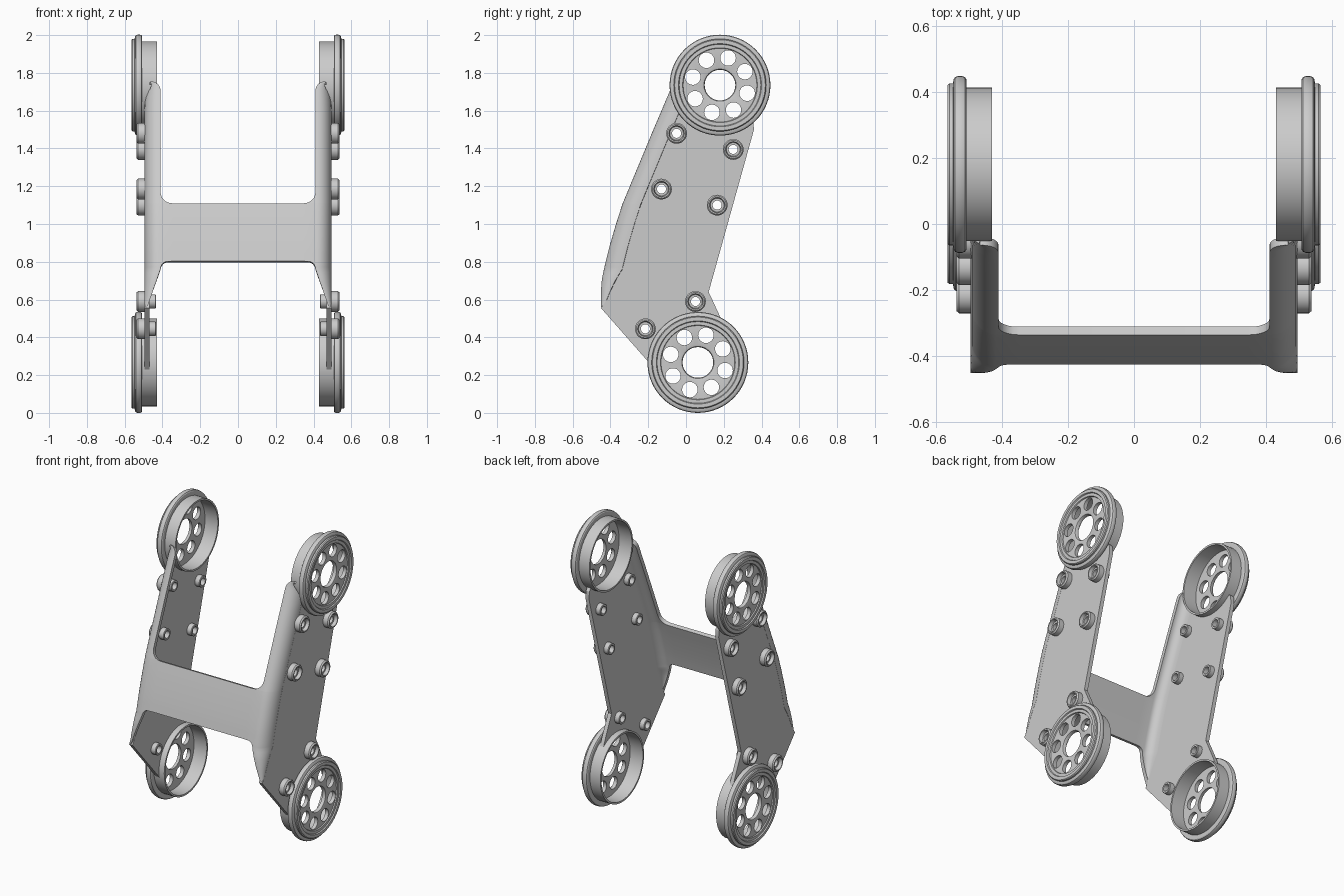
import bpy, bmesh
from math import sin, cos, asin, pi, sqrt, radians
from mathutils import Matrix

if "Cube" in bpy.data.objects:
    bpy.data.objects.remove(bpy.data.objects["Cube"])

GREY = (0.6, 0.6, 0.6, 1)
metal = bpy.data.materials.new("light grey metal")
metal.use_nodes = True
metal.diffuse_color = GREY
metal.node_tree.nodes["Principled BSDF"].inputs["Base Color"].default_value = GREY

WHEELS = {"upper": (0.18, 1.735), "lower": (0.063, 0.267)}      # (y, z) centres
BOSSES = [(-0.05, 1.48), (0.25, 1.395), (-0.13, 1.185),
          (0.165, 1.10), (0.05, 0.59), (-0.215, 0.445)]
BARREL = 0.232


def add_object(name, bm):
    mesh = bpy.data.meshes.new(name)
    bmesh.ops.recalc_face_normals(bm, faces=bm.faces)
    bm.to_mesh(mesh)
    bm.free()
    mesh.materials.append(metal)
    obj = bpy.data.objects.new(name, mesh)
    bpy.context.collection.objects.link(obj)
    return obj


def mirror(obj):
    mod = obj.modifiers.new("mirror", "MIRROR")
    mod.merge_threshold = 0.0005


def make_cutter(discs):
    """Rods along x, one for each (y, z, radius, sides)."""
    bm = bmesh.new()
    for y, z, r, sides in discs:
        place = Matrix.Translation((0, y, z)) @ Matrix.Rotation(pi / 2, 4, "Y")
        bmesh.ops.create_cone(bm, cap_ends=True, segments=sides, radius1=r,
                              radius2=r, depth=1.4, matrix=place)
    obj = add_object("cutter", bm)
    obj.hide_render = True
    return obj


def cut(obj, cutter):
    mod = obj.modifiers.new("holes", "BOOLEAN")
    mod.operation = "DIFFERENCE"
    mod.solver = "EXACT"
    mod.object = cutter


def finish(obj, cutter=None):
    """Bake the modifiers, drop the cutter and smooth the curved faces."""
    graph = bpy.context.evaluated_depsgraph_get()
    obj.data = bpy.data.meshes.new_from_object(obj.evaluated_get(graph))
    obj.modifiers.clear()
    if cutter:
        bpy.data.objects.remove(cutter)
    bpy.ops.object.select_all(action="DESELECT")
    obj.select_set(True)
    bpy.context.view_layer.objects.active = obj
    bpy.ops.object.shade_smooth_by_angle(angle=radians(32))


def lathe(name, profile, y, z, sides):
    """Spin a closed (radius, x) profile about an axis along x."""
    bm = bmesh.new()
    rings = []
    for i in range(sides):
        a = 2 * pi * i / sides
        rings.append([bm.verts.new((x, y + r * cos(a), z + r * sin(a)))
                      for r, x in profile])
    n = len(profile)
    for i in range(sides):
        p, q = rings[i], rings[(i + 1) % sides]
        for j in range(n):
            k = (j + 1) % n
            bm.faces.new((p[j], p[k], q[k], q[j]))
    return add_object(name, bm)


# Frame outline: (z, y) of the front bend and of the back edge
FRONT = [(0.2, -0.14), (0.265, -0.195), (0.555, -0.45), (0.65, -0.45),
         (0.71, -0.445), (0.78, -0.43), (0.88, -0.405), (1.0, -0.37),
         (1.1, -0.338), (1.48, -0.18), (1.75, -0.065)]
BACK = [(1.62, 0.3), (1.55, 0.355), (1.5, 0.36), (0.64, 0.12),
        (0.5, 0.185), (0.39, 0.23), (0.2, 0.1)]
PLATE_X, FLANGE_X, BRIDGE_X, SHEET = 0.482, 0.41, 0.345, 0.026
BRIDGE_LOW, BRIDGE_HIGH = 0.8, 1.105


def along(points, z):
    for (z0, y0), (z1, y1) in zip(points, points[1:]):
        if z <= z1 + 1e-6:
            return y0 + (y1 - y0) * (z - z0) / (z1 - z0)
    return points[-1][1]


def flange_edge(z):
    """Inner edge of the folded flange, with filleted bridge corners."""
    low, high, tip = 0.04, 0.06, 0.05
    if z <= 0.555:
        return PLATE_X
    if z < BRIDGE_LOW - low:
        return along([(0.555, PLATE_X), (BRIDGE_LOW - low, FLANGE_X)], z)
    if z < BRIDGE_LOW - 1e-6:
        return FLANGE_X - low + sqrt(low**2 - (z - BRIDGE_LOW + low)**2)
    if z <= BRIDGE_HIGH + 1e-6:
        return BRIDGE_X
    if z < BRIDGE_HIGH + high:
        return FLANGE_X - high + sqrt(high**2 - (BRIDGE_HIGH + high - z)**2)
    if z > 1.7:
        return FLANGE_X + tip - sqrt(max(0, tip**2 - (z - 1.7)**2))
    return FLANGE_X


def bend(z):
    """Front y, bend radius across and bend radius in depth at a height."""
    rx = min(0.065, 0.9 * (PLATE_X - flange_edge(z)))
    return along(FRONT, z) + (SHEET / 2 if z > 0.555 else 0), rx, rx * 1.3


# Side plates: flat outline cut round the wheels and bored for the bosses
heights = [0.2, 0.265, 0.4, 0.555] + [0.6 + 0.04 * i for i in range(26)] + [1.62]
outline = [(bend(z)[0] + bend(z)[2], z) for z in heights]
outline += [(y, z) for z, y in BACK]
bm = bmesh.new()
face = bm.faces.new([bm.verts.new((PLATE_X - SHEET / 2, y, z)) for y, z in outline])
grown = bmesh.ops.extrude_face_region(bm, geom=[face], use_keep_orig=True)
bmesh.ops.translate(bm, vec=(SHEET, 0, 0),
                    verts=[v for v in grown["geom"] if isinstance(v, bmesh.types.BMVert)])
plates = add_object("side_plates", bm)
holes = make_cutter([(y, z, BARREL, 64) for y, z in WHEELS.values()]
                    + [(y, z, 0.034, 24) for y, z in BOSSES])
cut(plates, holes)
mirror(plates)
finish(plates, holes)

# Folded front: curved flanges joined by the bridge, trimmed at the upper wheel
stations = [0.56 + 0.02 * i for i in range(11)]
stations += [BRIDGE_LOW - 0.04 * (1 - sin(i * pi / 12)) for i in range(7)]
stations += [0.84, 0.88, 0.94, 1.0, 1.05]
stations += [BRIDGE_HIGH + 0.06 * (1 - cos(i * pi / 12)) for i in range(7)]
stations += [1.3, 1.48, 1.58, 1.61, 1.64, 1.67]
stations += [1.7 + 0.05 * sin(i * pi / 12) for i in range(7)]
wheel_y, wheel_z = WHEELS["upper"]
bm = bmesh.new()
rows = []
for z in sorted({round(z, 4) for z in stations}):
    f, rx, ry = bend(z)
    start = 0
    if z > 1.55:
        limit = wheel_y - sqrt(BARREL**2 - (z - wheel_z)**2)
        start = asin(min(0.97, max(0, 1 - (limit - f) / ry)))
    pts = []
    for i in range(9):
        t = start + (pi / 2 - start) * i / 8
        pts.append((PLATE_X - rx * (1 - cos(t)), f + ry * (1 - sin(t))))
    pts.append((flange_edge(z), f))
    if BRIDGE_LOW - 1e-6 <= z <= BRIDGE_HIGH + 1e-6:
        pts.append((0, f))
    rows.append([bm.verts.new((x, y, z)) for x, y in pts])
for lower, upper in zip(rows, rows[1:]):
    for j in range(min(len(lower), len(upper)) - 1):
        bm.faces.new((lower[j], lower[j + 1], upper[j + 1], upper[j]))
front = add_object("folded_front_and_bridge", bm)
mirror(front)
sheet = front.modifiers.new("sheet", "SOLIDIFY")
sheet.thickness = SHEET
sheet.offset = 0
finish(front)

# Wheel cups: hollow barrel, rounded rim, raised ring and pierced disc
WHEEL = [(0.22, 0.43), (BARREL, 0.43), (BARREL, 0.507), (0.258, 0.507),
         (0.264, 0.511), (0.267, 0.519), (0.267, 0.533), (0.264, 0.541),
         (0.257, 0.546), (0.245, 0.547), (0.245, 0.558), (0.24, 0.564),
         (0.22, 0.564), (0.216, 0.557), (0.198, 0.557), (0.195, 0.55),
         (0.094, 0.55), (0.085, 0.547), (0.081, 0.539), (0.081, 0.525),
         (0.22, 0.525)]
for label, (y, z) in WHEELS.items():
    wheel = lathe(label + "_wheel_cups", WHEEL, y, z, 64)
    ring = []
    for i in range(8):
        a = radians(73.5 + 45 * i)
        ring.append((y + 0.15 * cos(a), z + 0.15 * sin(a), 0.041, 28))
    holes = make_cutter(ring)
    cut(wheel, holes)
    mirror(wheel)
    finish(wheel, holes)

# Bored bosses through the side plates
BOSS = [(0.024, 0.435), (0.035, 0.435), (0.038, 0.438), (0.038, 0.482),
        (0.055, 0.482), (0.055, 0.529), (0.048, 0.537), (0.041, 0.537),
        (0.036, 0.515), (0.024, 0.515)]
for i, (y, z) in enumerate(BOSSES):
    boss = lathe("bosses_%d" % (i + 1), BOSS, y, z, 28)
    mirror(boss)
    finish(boss)
